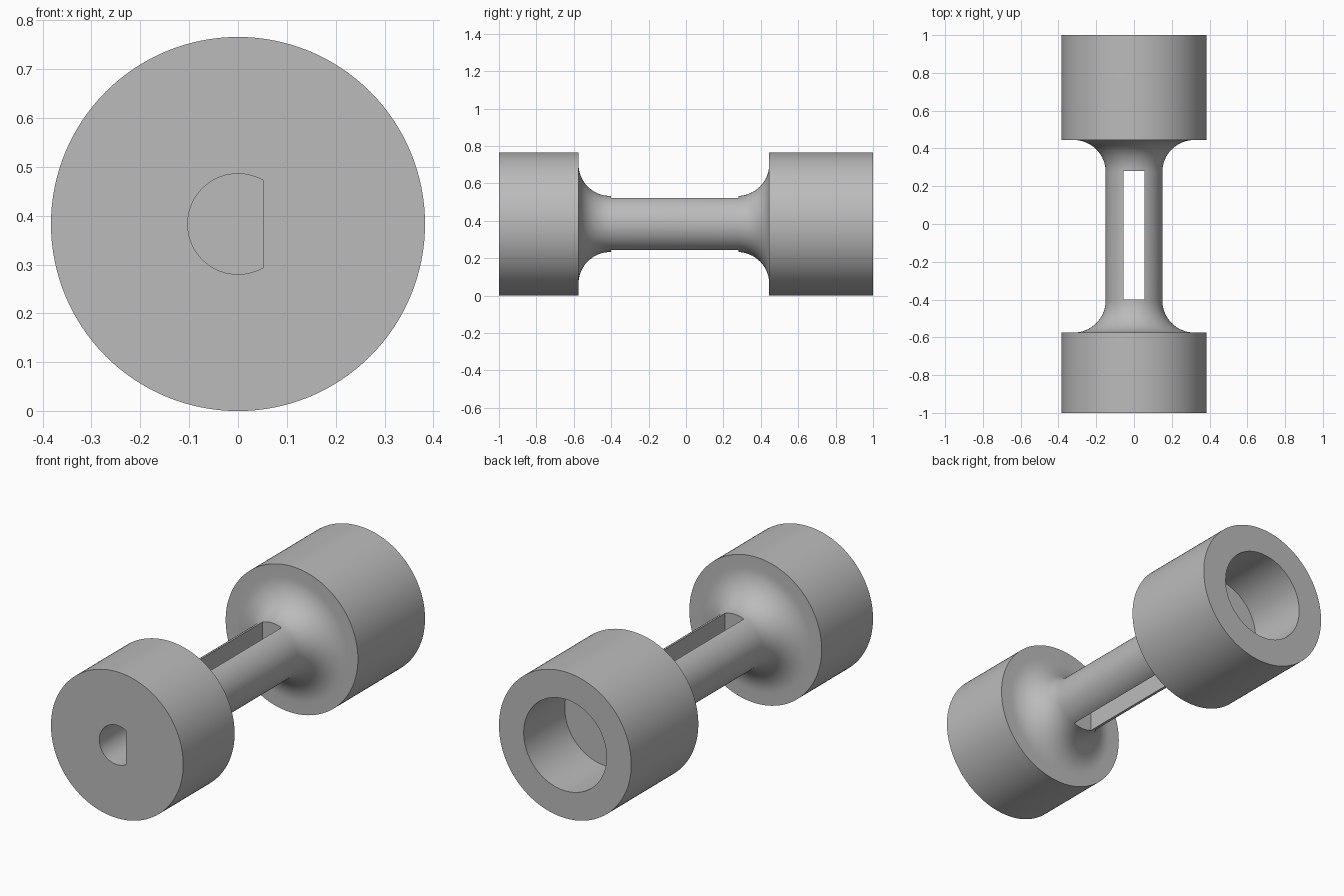
import bpy, bmesh
from math import sin, cos, pi, acos
from mathutils import Matrix, Vector

cube = bpy.data.objects.get("Cube")
if cube:
    bpy.data.objects.remove(cube, do_unlink=True)

R = 0.383                       # drum radius and axis height
SHAFT, FILLET = 0.15, 0.17      # shaft radius and fillet radius
FRONT, BACK = -0.575, 0.445     # inner faces of the drums
BORE, BORE_FLOOR = 0.24, 0.66   # round socket in the back drum
SEGMENTS = 128

grey = bpy.data.materials.new("mid_grey")
grey.use_nodes = True
colour = (0.5, 0.5, 0.5, 1)
grey.diffuse_color = colour
bsdf = grey.node_tree.nodes["Principled BSDF"]
bsdf.inputs["Base Color"].default_value = colour


def add_object(name, bm):
    bmesh.ops.recalc_face_normals(bm, faces=bm.faces)
    mesh = bpy.data.meshes.new(name)
    bm.to_mesh(mesh)
    bm.free()
    mesh.materials.append(grey)
    obj = bpy.data.objects.new(name, mesh)
    bpy.context.collection.objects.link(obj)
    return obj


def fillet(face_y, direction):
    """Quarter arc from the drum face to the shaft, as (radius, y)."""
    steps = 16
    return [(SHAFT + FILLET * (1 - sin(a)), face_y + direction * FILLET * (1 - cos(a)))
            for a in (i * pi / 2 / steps for i in range(steps + 1))]


def lathe(name, profile):
    bm = bmesh.new()
    verts = [bm.verts.new((r, y, R)) for r, y in profile]
    edges = [bm.edges.new(pair) for pair in zip(verts, verts[1:])]
    bmesh.ops.spin(bm, geom=verts + edges, cent=(0, 0, R), axis=(0, 1, 0),
                   angle=2 * pi, steps=SEGMENTS, use_merge=True)
    bmesh.ops.remove_doubles(bm, verts=bm.verts, dist=1e-5)
    return add_object(name, bm)


def cut(target, cutter):
    mod = target.modifiers.new(cutter.name, 'BOOLEAN')
    mod.operation, mod.solver, mod.object = 'DIFFERENCE', 'EXACT', cutter
    bpy.context.view_layer.objects.active = target
    bpy.ops.object.modifier_apply(modifier=mod.name)
    bpy.data.objects.remove(cutter, do_unlink=True)


# Turned body: two drums, filleted shaft and back socket
profile = [(0, -1), (R, -1), (R, FRONT)]
profile += fillet(FRONT, 1) + fillet(BACK, -1)[::-1]
profile += [(R, BACK), (R, 1), (BORE, 1), (BORE, BORE_FLOOR), (0, BORE_FLOOR)]
body = lathe("double_ended_coupling", profile)

# Slot straight down through the shaft
bm = bmesh.new()
bmesh.ops.create_cube(bm, size=1, matrix=Matrix.Translation((0, -0.06, R))
                      @ Matrix.Diagonal((0.11, 0.68, 1, 1)))
cut(body, add_object("slot_cutter", bm))

# D-shaped blind hole in the front drum
hole, flat, depth = 0.103, 0.052, 0.425
start = acos(flat / hole)
bm = bmesh.new()
arc = [start + i * (2 * pi - 2 * start) / 48 for i in range(49)]
face = bm.faces.new([bm.verts.new((hole * cos(a), -1.1, R + hole * sin(a))) for a in arc])
end = bmesh.ops.extrude_face_region(bm, geom=[face], use_keep_orig=True)["geom"]
bmesh.ops.translate(bm, vec=Vector((0, depth + 0.1, 0)),
                    verts=[g for g in end if isinstance(g, bmesh.types.BMVert)])
cut(body, add_object("d_hole_cutter", bm))

# Smooth curves, crisp edges
bpy.ops.object.select_all(action='DESELECT')
body.select_set(True)
bpy.context.view_layer.objects.active = body
bpy.ops.object.shade_smooth_by_angle(angle=pi / 6)
